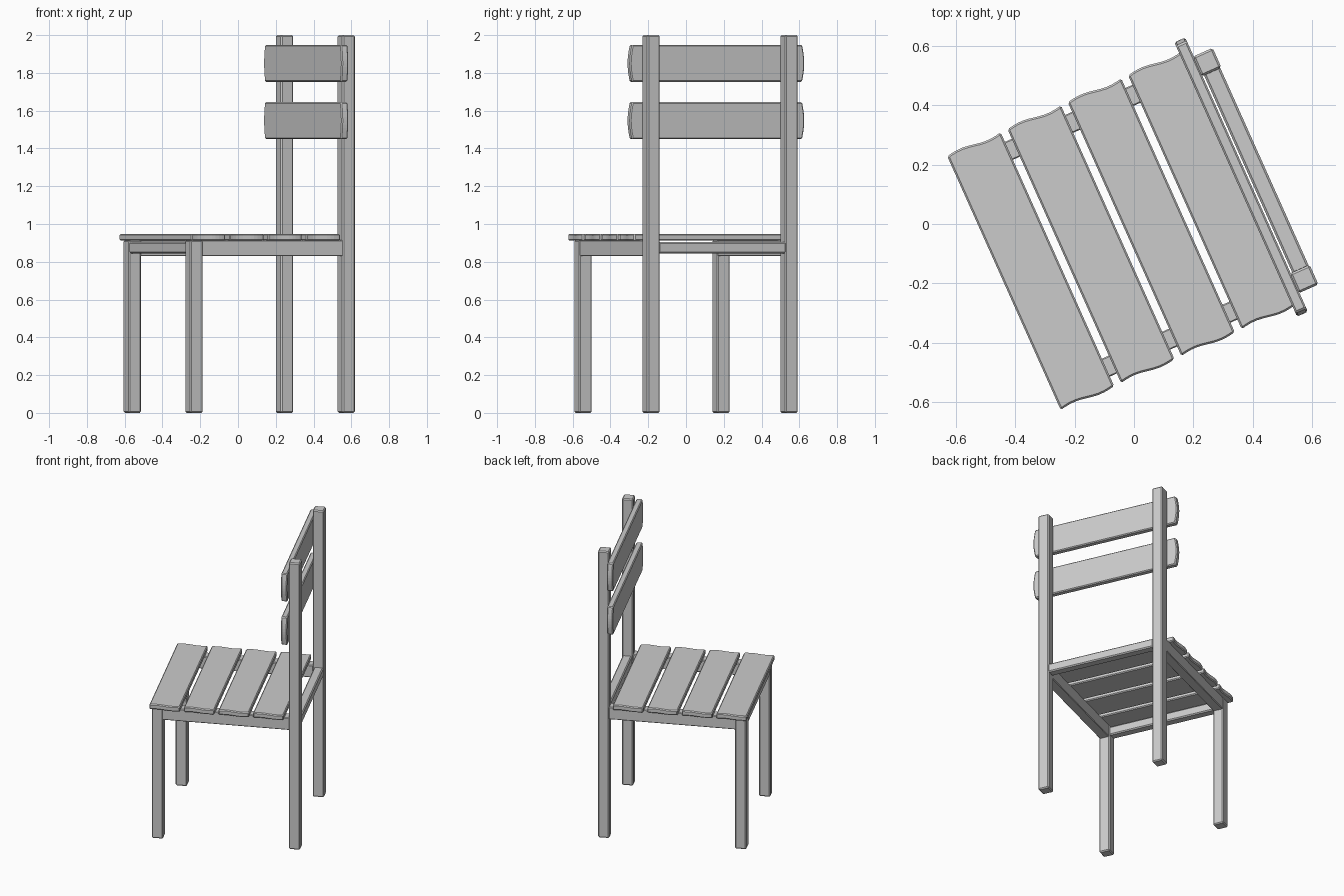
import bpy, bmesh, math
from mathutils import Matrix

if "Cube" in bpy.data.objects:
    bpy.data.objects.remove(bpy.data.objects["Cube"])

# Whole chair is turned about z; parts use local u (front to back) and v (sideways)
TURN = Matrix.Rotation(math.radians(24.1), 4, 'Z') @ Matrix.Translation((0, -0.003, 0))


def finish(name, bm, bevel):
    bmesh.ops.recalc_face_normals(bm, faces=bm.faces)
    me = bpy.data.meshes.new(name)
    bm.to_mesh(me)
    bm.free()
    ob = bpy.data.objects.new(name, me)
    bpy.context.collection.objects.link(ob)
    ob.matrix_world = TURN
    mod = ob.modifiers.new("bevel", 'BEVEL')
    mod.width = bevel
    mod.segments = 1
    mod.limit_method = 'ANGLE'
    mod.angle_limit = math.radians(40)
    return ob


def box(name, u, v, z, bevel=0.007):
    bm = bmesh.new()
    size = [b - a for a, b in (u, v, z)]
    mid = [(a + b) / 2 for a, b in (u, v, z)]
    bmesh.ops.create_cube(bm, size=1, matrix=Matrix.Translation(mid) @ Matrix.Diagonal((*size, 1)))
    return finish(name, bm, bevel)


def plank(name, width, half, wave, place, depth):
    """Board with shaped ends: outline in width/length, extruded by depth."""
    n = 10
    a, b = width
    top = [(a + (b - a) * i / n, half + wave(i / n)) for i in range(n + 1)]
    low = [(a + (b - a) * i / n, -half - wave(1 - i / n)) for i in range(n, -1, -1)]
    bm = bmesh.new()
    face = bm.faces.new([bm.verts.new(place(w, v)) for w, v in top + low])
    ext = bmesh.ops.extrude_face_region(bm, geom=[face])
    bmesh.ops.translate(bm, vec=depth, verts=[e for e in ext['geom'] if isinstance(e, bmesh.types.BMVert)])
    return finish(name, bm, 0.006)


# Legs and side rails
for side, s in (("left", 1), ("right", -1)):
    v = (s * 0.4 - 0.0365, s * 0.4 + 0.0365)
    box(f"front_leg_{side}", (-0.472, -0.399), v, (0, 0.915))
    box(f"back_post_{side}", (0.411, 0.484), v, (0, 2.0))
    box(f"side_rail_{side}", (-0.405, 0.415), (s * 0.4 - 0.033, s * 0.4 + 0.033), (0.83, 0.915), 0.004)

# Front and back rails
box("front_rail", (-0.467, -0.407), (-0.37, 0.37), (0.845, 0.905))
box("back_rail", (0.42, 0.48), (-0.37, 0.37), (0.845, 0.905))

# Seat slats with wavy ends
for i in range(4):
    u0 = -0.481 + i * 0.2225
    plank(f"seat_slat_{i + 1}", (u0, u0 + 0.197), 0.468,
          lambda t: 0.006 * math.sin(2 * math.pi * t),
          lambda w, v: (w, v, 0.912), (0, 0, 0.035))

# Backrest slats with bowed ends
for name, z in (("lower", 1.45), ("upper", 1.753)):
    plank(f"back_slat_{name}", (z, z + 0.195), 0.493,
          lambda t: 0.013 * math.sin(math.pi * t),
          lambda w, v: (0.374, v, w), (0.04, 0, 0))
